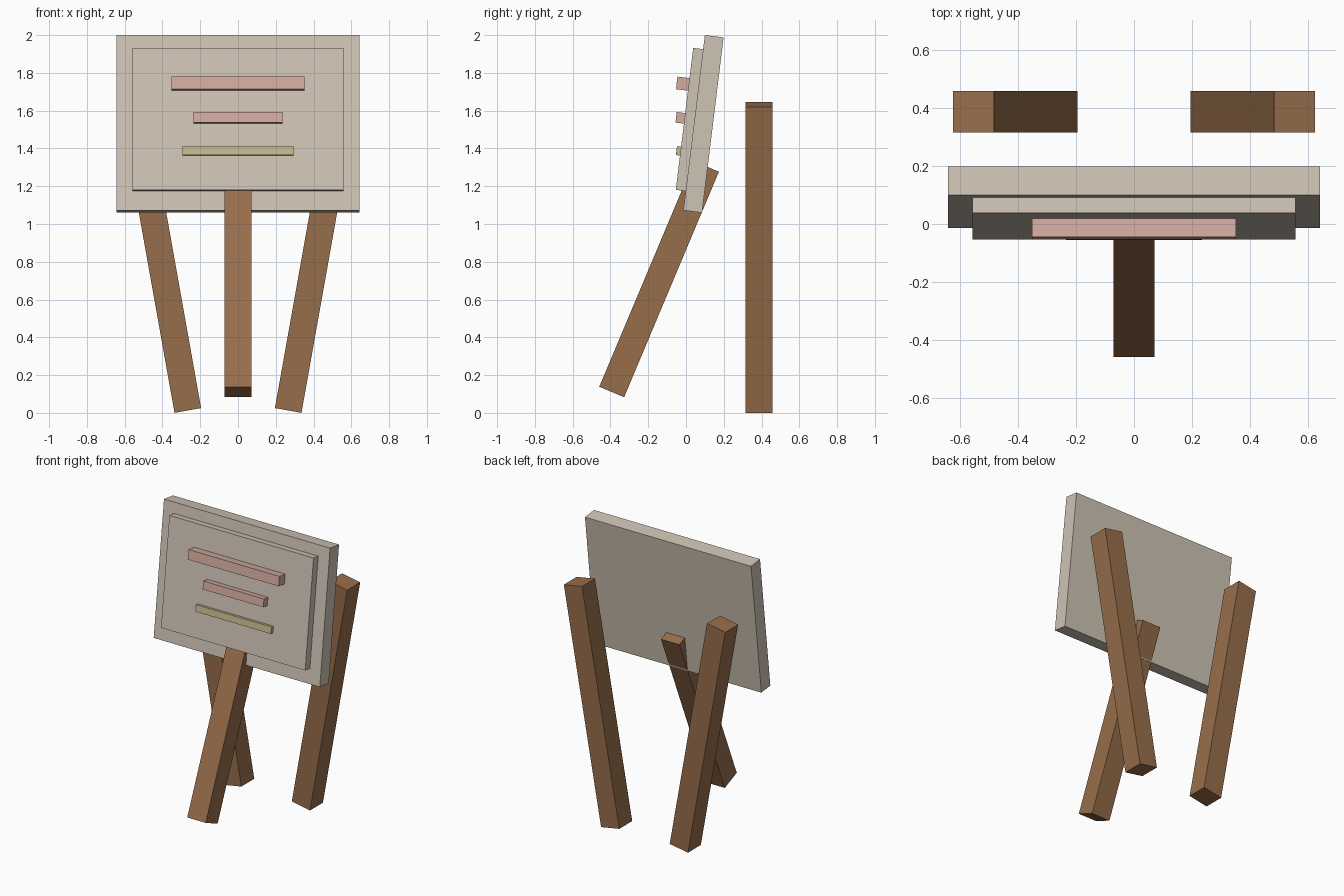
import bpy
from math import radians, sin, cos
from mathutils import Matrix, Vector

cube = bpy.data.objects.get("Cube")
if cube:
    bpy.data.objects.remove(cube, do_unlink=True)


def material(name, rgb):
    mat = bpy.data.materials.new(name)
    mat.use_nodes = True
    colour = (*rgb, 1)
    mat.diffuse_color = colour
    mat.node_tree.nodes["Principled BSDF"].inputs["Base Color"].default_value = colour
    return mat


wood = material("brown wood", (0.31, 0.155, 0.07))
cream = material("cream board", (0.62, 0.55, 0.46))
pink = material("dusty pink", (0.65, 0.41, 0.35))
tan = material("pale tan", (0.57, 0.48, 0.27))


def box(name, size, centre, mat, angle=0, axis="X"):
    """A block scaled to size, then turned about one axis and placed."""
    bpy.ops.mesh.primitive_cube_add(size=1)
    obj = bpy.context.object
    obj.name = obj.data.name = name
    obj.data.transform(Matrix.Diagonal((*size, 1)))
    obj.matrix_world = Matrix.Translation(centre) @ Matrix.Rotation(radians(angle), 4, axis)
    obj.data.materials.append(mat)
    return obj


# Leaning sign board; parts on it are placed by height and depth along the board
TILT = -7
BOARD = Vector((0, 0.0925, 1.53))
THICK = 0.1
up = Vector((0, sin(radians(-TILT)), cos(radians(TILT))))
out = Vector((0, -up.z, up.y))


def on_board(name, width, height, front, back, rise, mat):
    centre = BOARD + up * rise + out * (front + back) / 2
    return box(name, (width, front - back, height), centre, mat, TILT)


FACE = THICK / 2
PANEL = FACE + 0.053
on_board("sign_board", 1.286, 0.935, FACE, -FACE, 0, cream)
on_board("sign_panel", 1.116, 0.757, PANEL, FACE - 0.01, 0.014, cream)

# Raised bars, each standing less proud than the one above
on_board("top_bar", 0.704, 0.067, PANEL + 0.064, PANEL - 0.01, 0.198, pink)
on_board("middle_bar", 0.470, 0.056, PANEL + 0.045, PANEL - 0.01, 0.017, pink)
on_board("lower_bar", 0.586, 0.047, PANEL + 0.022, PANEL - 0.01, -0.158, tan)

# Three square posts: one leaning back under the board, two splayed behind
POST = 0.143
box("front_leg", (POST, POST, 1.295), (0, -0.1425, 0.7075), wood, -22.8)
for side, label in ((1, "left"), (-1, "right")):
    box(f"back_leg_{label}", (POST, POST, 1.645), (side * 0.41, 0.3875, 0.8225),
        wood, side * 10.1, "Y")
